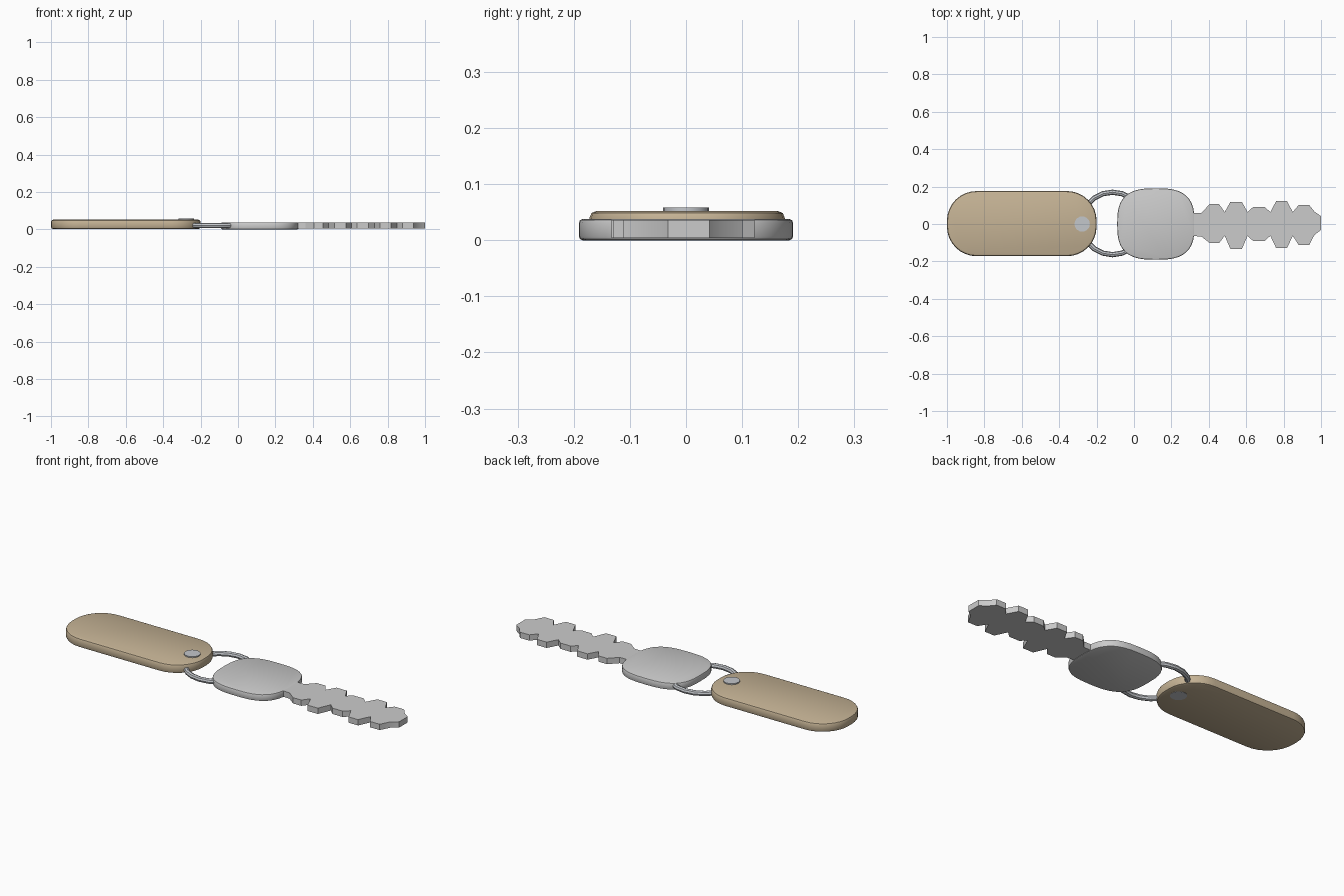
import bpy, bmesh
from math import cos, sin, pi, radians, copysign

if "Cube" in bpy.data.objects:
    bpy.data.objects.remove(bpy.data.objects["Cube"])


def material(name, rgb):
    m = bpy.data.materials.new(name)
    m.diffuse_color = (*rgb, 1)
    m.use_nodes = True
    m.node_tree.nodes["Principled BSDF"].inputs["Base Color"].default_value = m.diffuse_color
    return m


def finish(ob, mat=None, angle=30):
    if mat:
        ob.data.materials.append(mat)
    bpy.ops.object.select_all(action='DESELECT')
    ob.select_set(True)
    bpy.context.view_layer.objects.active = ob
    bpy.ops.object.shade_smooth_by_angle(angle=radians(angle))


def plate(name, outline, z0, z1, bevel=0, segments=2, mat=None):
    """Extrude a counter-clockwise outline from z0 to z1, with rounded rims."""
    bm = bmesh.new()
    face = bm.faces.new([bm.verts.new((x, y, z0)) for x, y in outline])
    ext = bmesh.ops.extrude_face_region(bm, geom=[face], use_keep_orig=True)
    for v in ext['geom']:
        if isinstance(v, bmesh.types.BMVert):
            v.co.z = z1
    bmesh.ops.recalc_face_normals(bm, faces=bm.faces)
    if bevel:
        rims = [e for e in bm.edges
                if abs(e.verts[0].co.z - e.verts[1].co.z) < 1e-6]
        bmesh.ops.bevel(bm, geom=rims, offset=bevel, segments=segments,
                        profile=0.5, affect='EDGES')
    me = bpy.data.meshes.new(name)
    bm.to_mesh(me)
    bm.free()
    ob = bpy.data.objects.new(name, me)
    bpy.context.collection.objects.link(ob)
    finish(ob, mat)


def rounded_rect(cx, cy, hx, hy, r, n=8):
    pts = []
    for k, (sx, sy) in enumerate([(1, 1), (-1, 1), (-1, -1), (1, -1)]):
        for i in range(n + 1):
            a = pi / 2 * (k + i / n)
            pts.append((cx + sx * (hx - r) + r * cos(a),
                        cy + sy * (hy - r) + r * sin(a)))
    return pts


def superellipse(cx, cy, hx, hy, p, n=40):
    def f(t):
        return copysign(abs(t) ** (2 / p), t)
    return [(cx + hx * f(cos(2 * pi * i / n)), cy + hy * f(sin(2 * pi * i / n)))
            for i in range(n)]


tan = material("tan", (0.56, 0.45, 0.30))
steel = material("steel", (0.55, 0.57, 0.60))

# Fob tag
plate("fob_tag", rounded_rect(-0.60, 0.002, 0.40, 0.174, 0.158),
      0.002, 0.052, 0.012, 2, tan)

# Rivet through the tag
bpy.ops.mesh.primitive_cylinder_add(vertices=20, radius=0.041, depth=0.057,
                                    location=(-0.277, 0, 0.0295))
bpy.context.object.name = "rivet"
finish(bpy.context.object, steel)

# Ring joining the tag to the key
bpy.ops.mesh.primitive_torus_add(major_segments=20, minor_segments=8,
                                 major_radius=0.167, minor_radius=0.014,
                                 location=(-0.115, 0.003, 0.021))
bpy.context.object.name = "ring"
finish(bpy.context.object, steel, 40)

# Key bow
plate("key_bow", superellipse(0.117, 0, 0.207, 0.191, 2.9),
      0, 0.038, 0.007, 2)

# Key blade: flat-topped teeth, (start x, end x, upper height, lower depth)
teeth = [(0.405, 0.455, 0.106, 0.102), (0.515, 0.577, 0.118, 0.133),
         (0.637, 0.698, 0.091, 0.091), (0.76, 0.818, 0.122, 0.129),
         (0.88, 0.937, 0.101, 0.112)]
top, bottom = [(0.25, 0.06), (0.36, 0.06)], [(0.25, -0.06), (0.36, -0.067)]
for i, (a, b, up, down) in enumerate(teeth):
    top += [(a, up), (b, up)]
    bottom += [(a, -down), (b, -down)]
    if i < 4:
        mid = (b + teeth[i + 1][0]) / 2
        top.append((mid, 0.064))
        bottom.append((mid, -0.063))
top += [(0.965, 0.066), (1.0, 0.042)]
bottom += [(0.965, -0.058), (1.0, -0.032)]
plate("key_blade", bottom + top[::-1], 0.004, 0.036)
